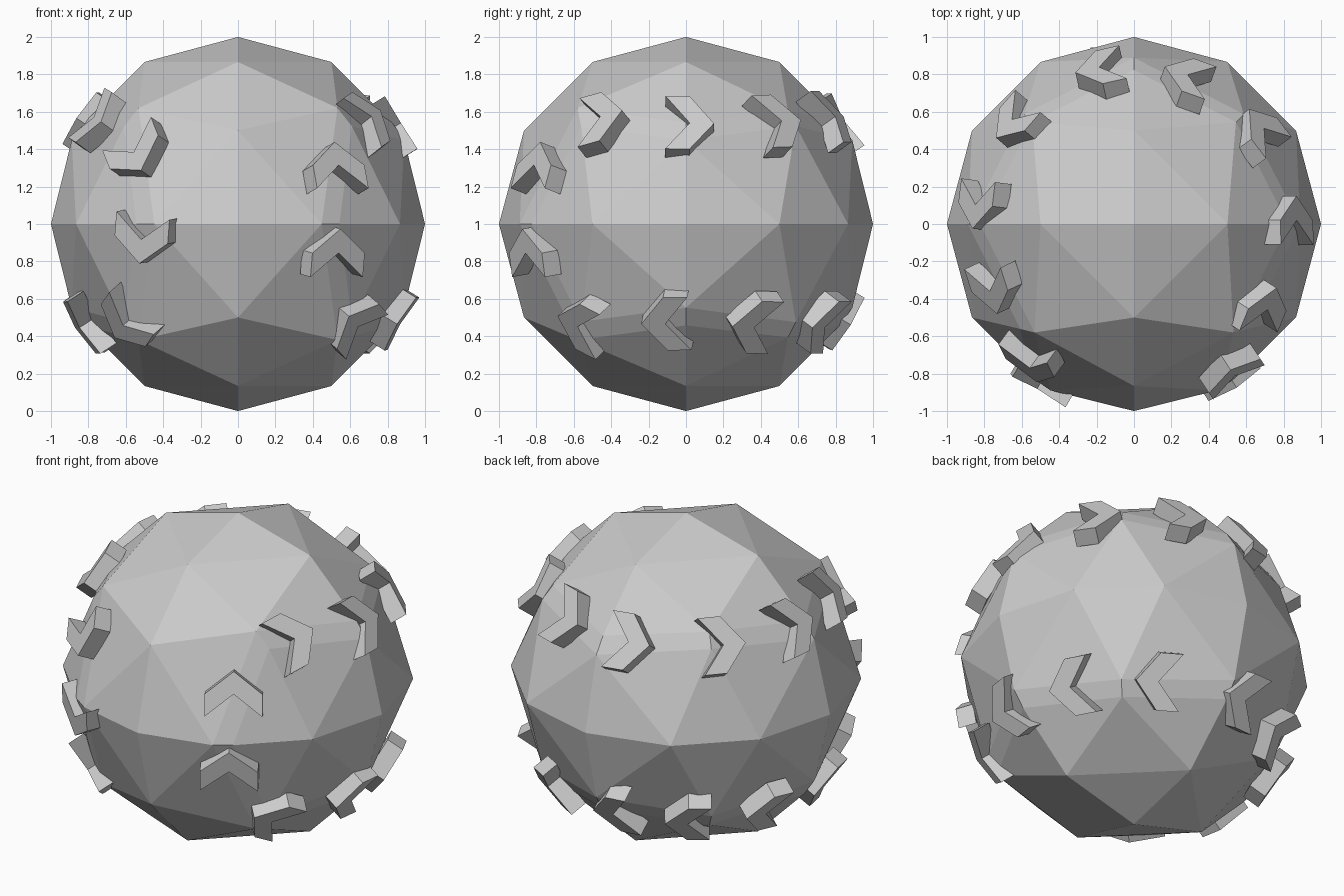
import bpy, bmesh
from math import sqrt
from itertools import permutations, product
from mathutils import Vector

cube = bpy.data.objects.get("Cube")
if cube:
    bpy.data.objects.remove(cube)

grey = bpy.data.materials.new("plain_grey")
grey.use_nodes = True
grey.diffuse_color = (0.6, 0.6, 0.6, 1)
grey.node_tree.nodes["Principled BSDF"].inputs["Base Color"].default_value = (0.6, 0.6, 0.6, 1)
LIFT = Vector((0, 0, 1))


def finish(bm, name):
    bmesh.ops.recalc_face_normals(bm, faces=bm.faces)
    mesh = bpy.data.meshes.new(name)
    bm.to_mesh(mesh)
    bm.free()
    mesh.materials.append(grey)
    obj = bpy.data.objects.new(name, mesh)
    obj.location = LIFT
    bpy.context.collection.objects.link(obj)


# Faceted ball: eight-sided symmetry, rings of twelve, one point in each octant
H = sqrt(3) / 2
C = 1 / sqrt(3)
points = set()
for signs in product((-1, 1), repeat=3):
    bases = [(C, C, C), *permutations((0, 0.5, H)), *permutations((0, 0, 1))]
    for base in bases:
        points.add(tuple(round(k * v, 4) + 0.0 for k, v in zip(signs, base)))

bm = bmesh.new()
for p in sorted(points):
    bm.verts.new(p)
bmesh.ops.convex_hull(bm, input=bm.verts[:])


# Soft seam: narrow bevel on the edges that trace the looping seam
def octant_point(v):
    return all(abs(abs(a) - C) < 0.01 for a in v.co)


def seam_stop(v):
    x, y, z = (abs(c) for c in v.co)
    front = v.co.y < -0.8 and z < 0.01 and abs(x - 0.5) < 0.01
    side = y < 0.01 and abs(z - 0.5) < 0.01
    back = v.co.y > 0.8 and x < 0.01 and abs(z - 0.5) < 0.01
    return front or side or back


seam = [e for e in bm.edges
        if any(map(octant_point, e.verts)) and any(map(seam_stop, e.verts))]
bmesh.ops.bevel(bm, geom=seam, offset=0.055, segments=1, affect='EDGES')
finish(bm, "ball")

# Chevron stitches, listed in order along the seam
UPPER = [(.67, -.43), (.87, .02), (.68, .50), (.27, .75),
         (-.18, .81), (-.63, .54), (-.81, .10), (-.73, -.34)]
LOWER = [(-.60, -.60), (-.81, -.15), (-.77, .33), (-.48, .67), (-.10, .86),
         (.42, .71), (.75, .35), (.86, -.11), (.62, -.56)]
path = [(.52, -.83, -.15), (.53, -.8, .31)]
path += [(x, y, .54) for x, y in UPPER]
path += [(-.55, -.76, .38), (-.5, -.85, -.08)]
path += [(x, y, -.53) for x, y in LOWER]
path = [Vector(p).normalized() for p in path]

PROFILE = [(.13, 0), (0, .165), (-.13, .165), (0, 0), (-.13, -.165), (0, -.165)]
for i, out in enumerate(path):
    along = path[(i + 1) % len(path)] - path[i - 1]
    if out.x > 0 and abs(out.z) < 0.4:
        along = LIFT
    along = (along - out * along.dot(out)).normalized()
    across = out.cross(along)
    bm = bmesh.new()
    face = bm.faces.new([bm.verts.new(out * 0.92 + along * t + across * s) for t, s in PROFILE])
    top = bmesh.ops.extrude_face_region(bm, geom=[face], use_keep_orig=True)["geom"]
    bmesh.ops.translate(bm, vec=out * 0.105,
                        verts=[g for g in top if isinstance(g, bmesh.types.BMVert)])
    finish(bm, f"stitch_{i + 1}")
